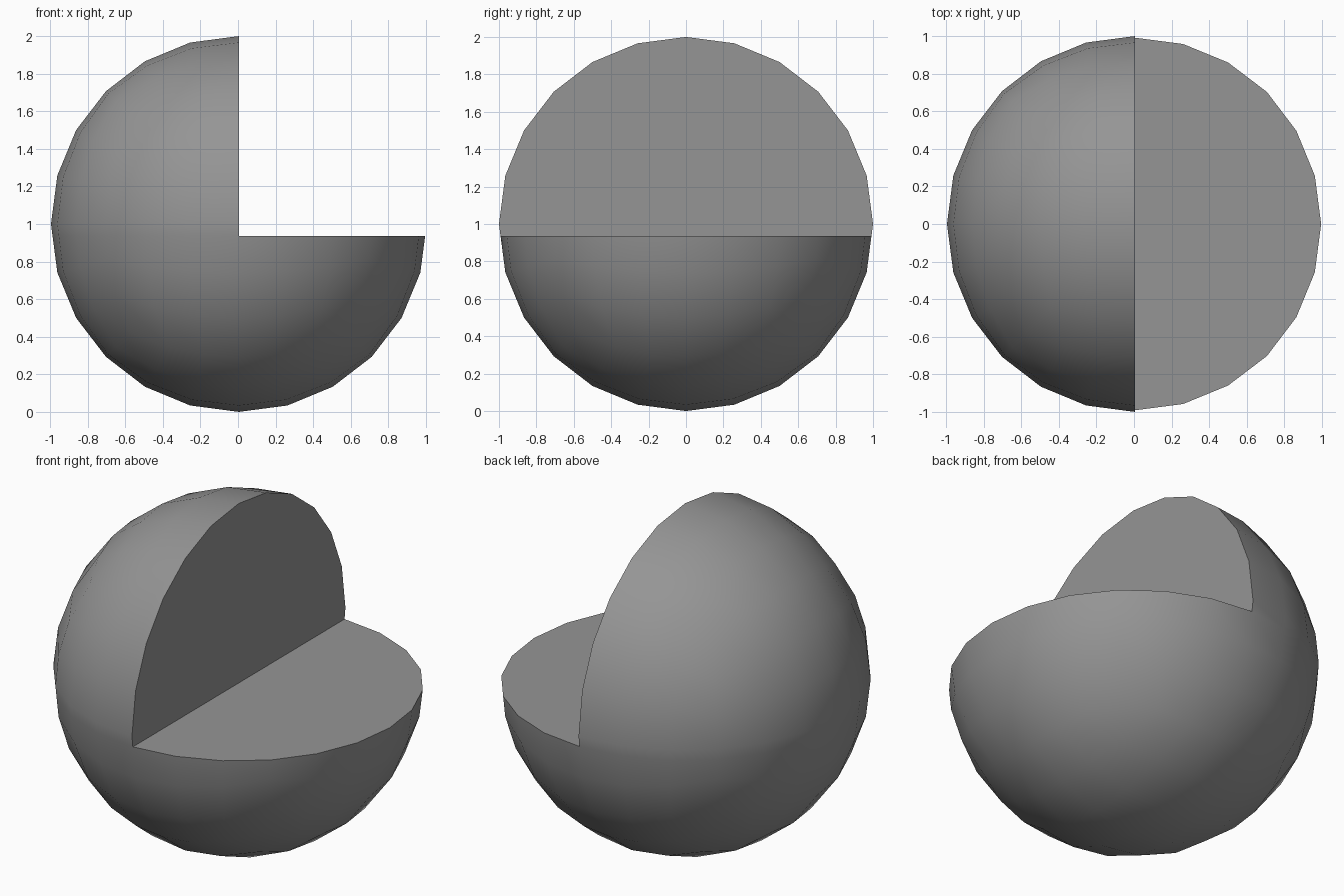
import bpy, bmesh, math
from mathutils import Vector

if "Cube" in bpy.data.objects:
    bpy.data.objects.remove(bpy.data.objects["Cube"])

CENTRE_X = 0.0045   # the notch trims the right side, so the ball sits slightly right
CUT_Z = -0.064      # notch floor, relative to the ball's centre
EPS = 1e-4

# Ball: cube with a 6 x 6 grid per face, projected to a sphere at equal angles
bm = bmesh.new()
bmesh.ops.create_cube(bm, size=2)
bmesh.ops.subdivide_edges(bm, edges=bm.edges[:], cuts=5, use_grid_fill=True)
for v in bm.verts:
    v.co = Vector([math.tan(c * math.pi / 4) for c in v.co]).normalized()

# Notch: split at the floor height and remove the upper right quarter
bmesh.ops.bisect_plane(bm, geom=bm.verts[:] + bm.edges[:] + bm.faces[:],
                       plane_co=(0, 0, CUT_Z), plane_no=(0, 0, 1))
gone = []
for f in bm.faces:
    c = f.calc_center_median()
    if c.x > 0 and c.z > CUT_Z:
        gone.append(f)
bmesh.ops.delete(bm, geom=gone, context='FACES')

# Notch wall and floor: one flat face each, meeting along a straight edge
rim = [e for e in bm.edges if e.is_boundary]
wall = [e for e in rim if all(abs(v.co.x) < EPS for v in e.verts)]
floor = [e for e in rim if e not in wall]
corners = [v for v in {v for e in wall for v in e.verts}
           if abs(v.co.z - CUT_Z) < EPS]
fold = bm.edges.new(corners)
for loop in (wall, floor):
    bmesh.ops.contextual_create(bm, geom=loop + [fold])
bmesh.ops.recalc_face_normals(bm, faces=bm.faces[:])
bmesh.ops.translate(bm, verts=bm.verts[:], vec=(CENTRE_X, 0, 1))

mesh = bpy.data.meshes.new("notched_ball")
bm.to_mesh(mesh)
bm.free()
ball = bpy.data.objects.new("notched_ball", mesh)
bpy.context.collection.objects.link(ball)

# Dark grey material
grey = bpy.data.materials.new("dark_grey")
grey.diffuse_color = (0.3, 0.3, 0.3, 1)
grey.use_nodes = True
grey.node_tree.nodes["Principled BSDF"].inputs["Base Color"].default_value = grey.diffuse_color
mesh.materials.append(grey)

# Smooth ball, sharp notch edges
bpy.context.view_layer.objects.active = ball
ball.select_set(True)
bpy.ops.object.shade_smooth_by_angle(angle=math.radians(30))
